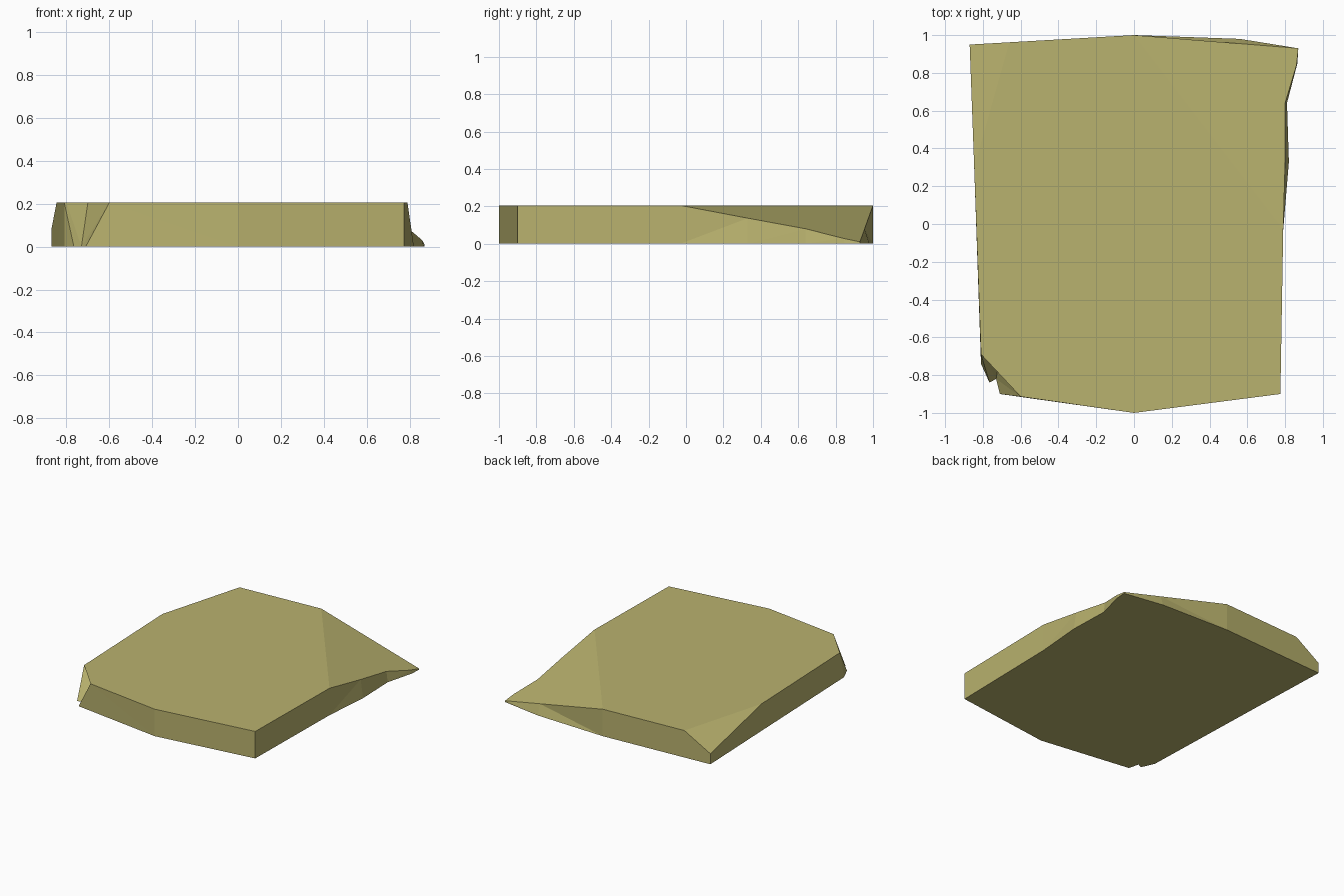
import bpy
import bmesh
from mathutils import Vector

default_cube = bpy.data.objects.get("Cube")
if default_cube:
    bpy.data.objects.remove(default_cube, do_unlink=True)

THICKNESS = 0.205


def make_material(name, colour):
    material = bpy.data.materials.new(name)
    material.use_nodes = True
    material.diffuse_color = colour
    shader = material.node_tree.nodes["Principled BSDF"]
    shader.inputs["Base Color"].default_value = colour
    shader.inputs["Roughness"].default_value = 0.9
    return material


def sloped_height(point, start, end, corner, corner_height):
    """Height on the plane that falls from the crease start-end to a corner."""
    crease = end - start
    drop = crease.cross(point - start) / crease.cross(corner - start)
    return THICKNESS - drop * (THICKNESS - corner_height)


# Ground outline and top rim, both anticlockwise from the front left corner
front_left = [(0.775, -0.9), (0.79, -0.03)]
ragged_ground = [(0.82, 0.33), (0.81, 0.64), (0.865, 0.85), (0.87, 0.93), (0.56, 0.98)]
ragged_rim = [(0.8, 0.33), (0.8, 0.64), (0.86, 0.84), (0.87, 0.93), (0.56, 0.955)]
back_and_right = [(0, 1), (-0.66, 0.962), (-0.87, 0.95), (-0.846, 0.3)]
notch_ground = [(-0.81, -0.74), (-0.765, -0.84), (-0.73, -0.82), (-0.71, -0.9)]
notch_rim = [(-0.81, -0.69), (-0.8, -0.685), (-0.7, -0.64), (-0.6, -0.914)]
front_tip = [(0, -1)]

ground = front_left + ragged_ground + back_and_right + notch_ground + front_tip
rim = [Vector(p) for p in
       front_left + ragged_rim + back_and_right + notch_rim + front_tip]

# Indices of the creases where the top starts to slope down
left_crease = len(front_left) - 1
back_tip = left_crease + len(ragged_rim) + 1
right_crease = back_tip + 1
right_corner = right_crease + 1
side_crease = right_corner + 1
left_corner = back_tip - 2

heights = [THICKNESS] * len(rim)
for i in range(left_crease + 1, back_tip):
    heights[i] = sloped_height(rim[i], rim[left_crease], rim[back_tip],
                               rim[left_corner], 0.01)
heights[right_corner] = 0.08

# Slab: base, top plateau, two sloping corners and the side walls
bm = bmesh.new()
low = [bm.verts.new((x, y, 0)) for x, y in ground]
high = [bm.verts.new((p.x, p.y, z)) for p, z in zip(rim, heights)]

bm.faces.new(low[::-1])
bm.faces.new(high[:left_crease + 1] + high[back_tip:right_corner] + high[side_crease:])
bm.faces.new(high[left_crease:back_tip + 1])
bm.faces.new(high[right_crease:side_crease + 1])
for i in range(len(low)):
    j = (i + 1) % len(low)
    bm.faces.new((low[i], low[j], high[j], high[i]))

bmesh.ops.triangulate(bm, faces=bm.faces[:])
bmesh.ops.recalc_face_normals(bm, faces=bm.faces[:])

mesh = bpy.data.meshes.new("stone_slab")
bm.to_mesh(mesh)
bm.free()
mesh.materials.append(make_material("khaki stone", (0.485, 0.445, 0.156, 1)))
slab = bpy.data.objects.new("stone_slab", mesh)
bpy.context.collection.objects.link(slab)
